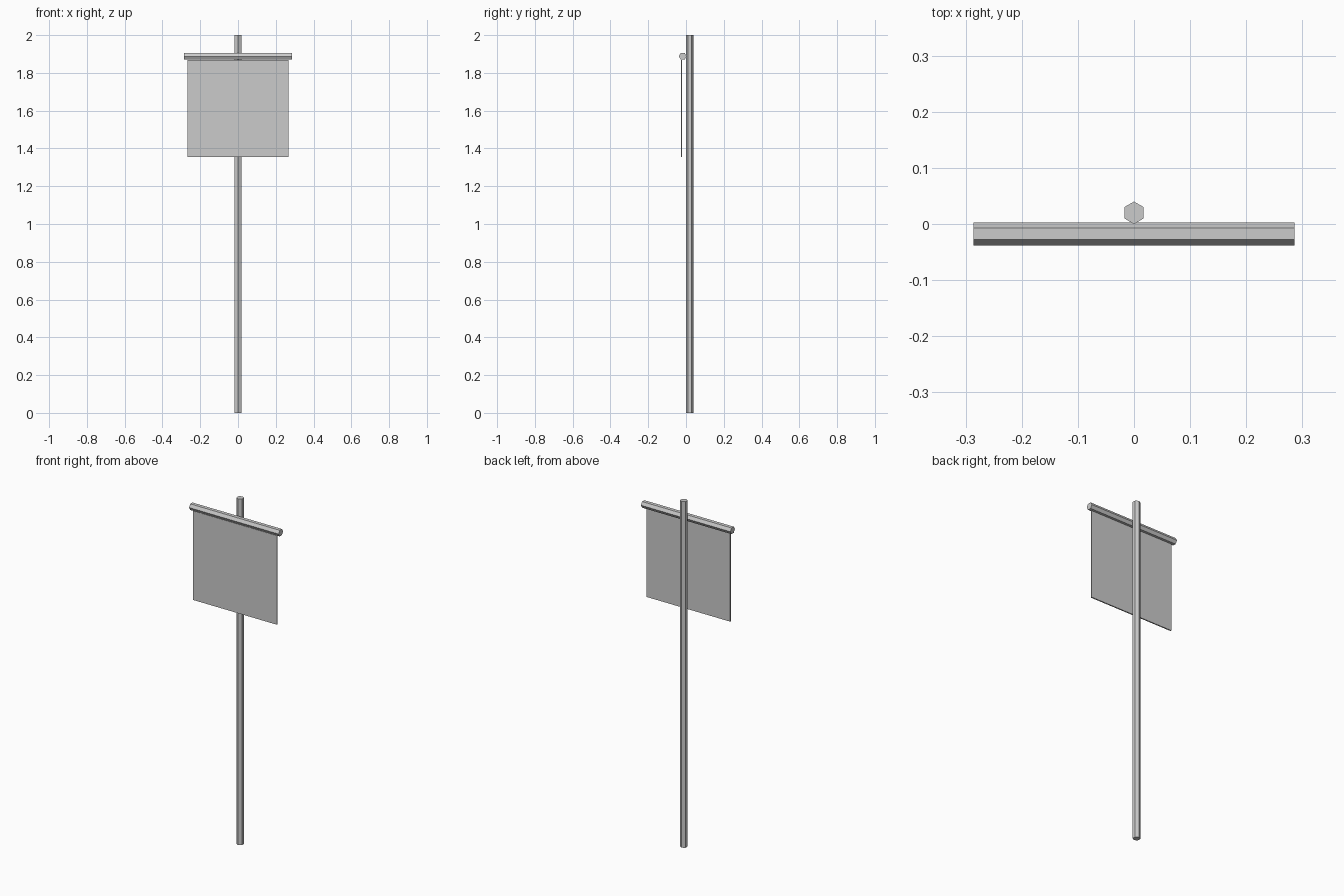
import bpy
from math import pi

cube = bpy.data.objects.get("Cube")
if cube:
    bpy.data.objects.remove(cube, do_unlink=True)

# Single plain grey for all parts
grey = bpy.data.materials.new("plain_grey")
grey.use_nodes = True
colour = (0.6, 0.6, 0.6, 1)
grey.diffuse_color = colour
grey.node_tree.nodes["Principled BSDF"].inputs["Base Color"].default_value = colour


def finish(name):
    obj = bpy.context.object
    obj.name = name
    obj.data.materials.append(grey)
    return obj


def hex_rod(name, radius, length, location, rotation=(0, 0, 0)):
    bpy.ops.mesh.primitive_cylinder_add(vertices=6, radius=radius, depth=length,
                                        location=location, rotation=rotation)
    return finish(name)


# Upright pole, with a corner towards the front
hex_rod("pole", 0.02, 2, (0, 0.02, 1))

# Crossbar in front of the pole
hex_rod("crossbar", 0.0205, 0.572, (0, -0.0175, 1.888), (0, pi / 2, 0))

# Thin banner hanging under the crossbar
bpy.ops.mesh.primitive_cube_add(size=1, location=(0, -0.0235, 1.612))
finish("banner").scale = (0.536, 0.007, 0.514)
